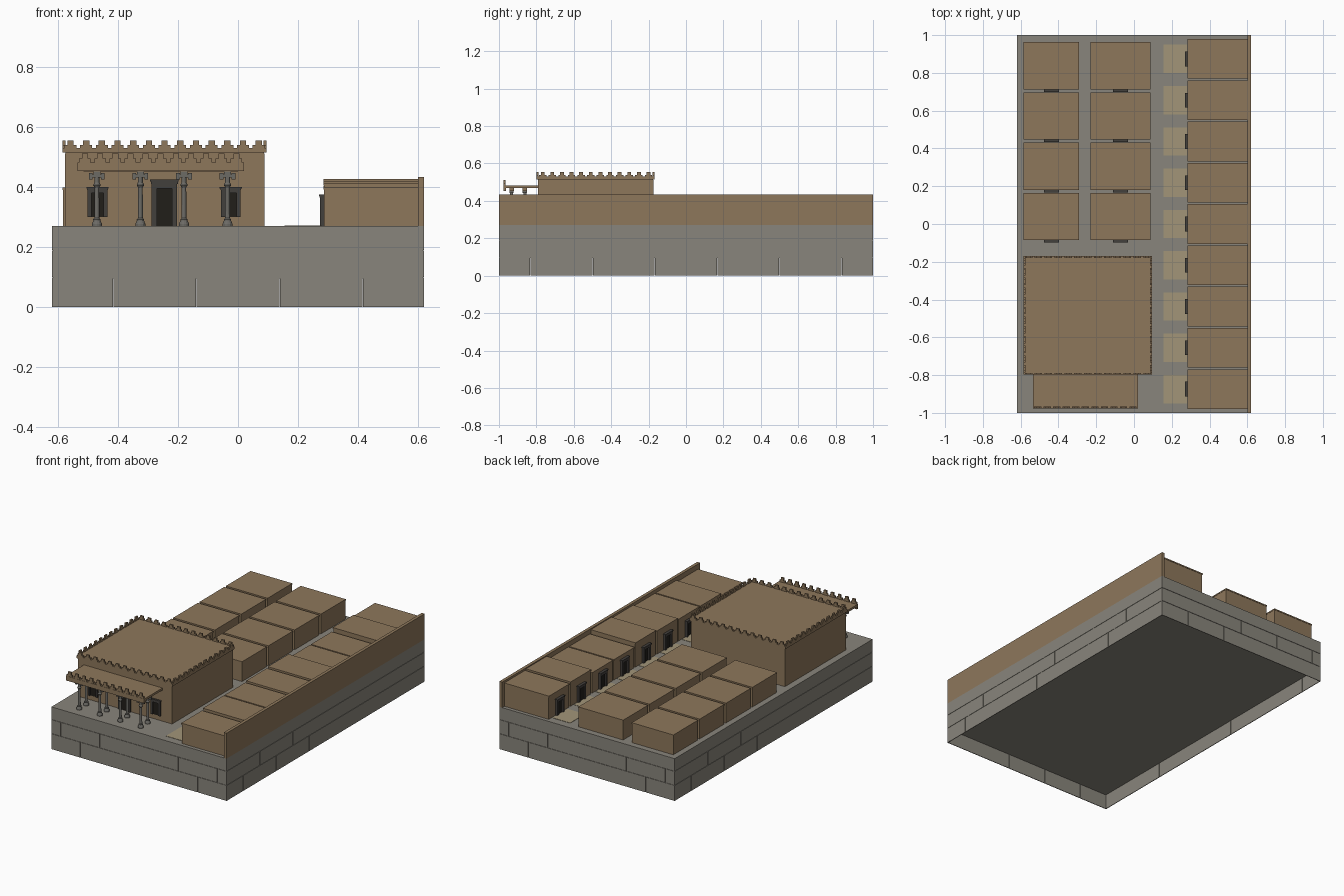
import bpy, bmesh, math, random
from mathutils import Matrix, Vector

if "Cube" in bpy.data.objects:
    bpy.data.objects.remove(bpy.data.objects["Cube"])

random.seed(3)


def material(name, r, g, b):
    m = bpy.data.materials.new(name)
    m.diffuse_color = (r, g, b, 1)
    m.use_nodes = True
    m.node_tree.nodes["Principled BSDF"].inputs["Base Color"].default_value = m.diffuse_color
    return m


STONE = material("stone", 0.25, 0.235, 0.20)
MUD = material("mudbrick", 0.27, 0.185, 0.105)
DARK = material("dark_stone", 0.055, 0.05, 0.045)
VOID = material("opening", 0.015, 0.013, 0.01)
MAT = material("light_mat", 0.36, 0.30, 0.19)
GREY = material("column_stone", 0.15, 0.145, 0.13)


def finish(name, bm, mat):
    me = bpy.data.meshes.new(name)
    bm.to_mesh(me)
    bm.free()
    me.materials.append(mat)
    ob = bpy.data.objects.new(name, me)
    bpy.context.collection.objects.link(ob)
    return ob


def boxes(name, bounds, mat):
    """One object from boxes given as (x0, x1, y0, y1, z0, z1)."""
    bm = bmesh.new()
    for x0, x1, y0, y1, z0, z1 in bounds:
        c = Vector((x0 + x1, y0 + y1, z0 + z1)) / 2
        s = Matrix.Diagonal((x1 - x0, y1 - y0, z1 - z0, 1))
        bmesh.ops.create_cube(bm, size=1, matrix=Matrix.Translation(c) @ s)
    return finish(name, bm, mat)


def merlons(name, a, b, count, z, height, mat=MUD, thick=0.01):
    """Row of stepped battlements from point a to point b."""
    bm = bmesh.new()
    a, b = Vector((*a, z)), Vector((*b, z))
    d = (b - a).normalized()
    n = Vector((-d.y, d.x, 0)) * thick
    w = (b - a).length / count
    prof = [(-.38, 0), (.38, 0), (.38, .4), (.2, .4), (.2, 1),
            (-.2, 1), (-.2, .4), (-.38, .4)]
    for i in range(count):
        c = a + d * w * (i + .5) - n / 2
        f = bm.faces.new([bm.verts.new(c + d * w * u + Vector((0, 0, height * v)))
                          for u, v in prof])
        g = bmesh.ops.extrude_face_region(bm, geom=[f])
        bmesh.ops.translate(bm, vec=n, verts=[v for v in g["geom"]
                                              if isinstance(v, bmesh.types.BMVert)])
    bmesh.ops.recalc_face_normals(bm, faces=bm.faces)
    return finish(name, bm, mat)


def doorway(name, c, z0, z1, w, facing, depth=0.012):
    """Framed opening with a wider cornice; facing is '-y' or '-x'."""
    def local(u0, u1, d, a, b):
        if facing == "-y":
            return (c[0] + u0, c[0] + u1, c[1] - d, c[1] + .002, a, b)
        return (c[0] - d, c[0] + .002, c[1] + u0, c[1] + u1, a, b)
    h, t = w / 2, w * 0.2
    lid = (z1 - z0) * 0.1
    boxes(name + "_frame", [
        local(-h, -h + t, depth * .8, z0, z1 - lid),
        local(h - t, h, depth * .8, z0, z1 - lid),
        local(-h, h, depth * .8, z1 - 2 * lid, z1 - lid),
        local(-h * 1.05, h * 1.05, depth * .9, z1 - lid, z1 - lid / 2),
        local(-h * 1.12, h * 1.12, depth, z1 - lid / 2, z1)], DARK)
    boxes(name + "_opening", [local(-h + t, h - t, depth * .25, z0, z1 - 2 * lid)], VOID)


# Terrace: solid core, open underneath, faced with courses of blocks
X, Y, TOP = 0.62, 1.0, 0.27
boxes("terrace_core", [(-X + .003, X - .003, -Y + .003, Y - .003, .095, TOP)], STONE)
blocks = []
for k, (z0, z1) in enumerate([(0, .1), (.1, .19), (.19, TOP)]):
    for half, step, axis in ((X, .277, 0), (Y, .333, 1)):
        cuts = [-half, half]
        if k < 2:
            shift = step / 2 if k == 0 else 0
            cuts += [s * step + shift for s in range(-5, 6)
                     if abs(s * step + shift) < half - .02]
        cuts.sort()
        for a, b in zip(cuts, cuts[1:]):
            a2 = a + (.001 if a > -half else 0)
            b2 = b - (.001 if b < half else 0)
            for s in (-1, 1):
                o = (Y if axis == 0 else X) * s
                lo, hi = sorted((o, o - .004 * s))
                zz = (z0, z1 - (.002 if k < 2 else 0))
                blocks.append((a2, b2, lo, hi, *zz) if axis == 0 else (lo, hi, a2, b2, *zz))
boxes("terrace_blocks", blocks, STONE)

# Boundary wall on the right edge
boxes("boundary_wall", [(.6, X, -Y, Y, TOP, .433)], MUD)

# Row of houses against the wall, each with a door and a mat
for i in range(9):
    y = -.874 + i * .2185
    h = .40 if i == 0 else random.choice((.403, .412, .42, .427))
    boxes("wall_house", [(.287, .6, y - .103, y + .103, TOP, h - .008),
                         (.284, .6, y - .105, y + .105, h - .008, h)], MUD)
    doorway("wall_house_door", (.287, y), TOP, .375, .07, "-x", .018)
    boxes("mat", [(.155, .28, y - .075, y + .075, TOP, TOP + .002)], MAT)

# Two columns of free-standing houses
for x0, x1 in ((-.585, -.29), (-.23, .088)):
    for i in range(4):
        y0 = -.085 + i * .266
        h = .398
        boxes("house", [(x0 + .002, x1 - .002, y0 + .002, y0 + .248, TOP, h - .008),
                        (x0, x1, y0, y0 + .25, h - .008, h)], MUD)
        doorway("house_door", ((x0 + x1) / 2, y0 + .002), TOP, .365, .07, "-y", .015)

# Palace hall with cornice and battlements
PX0, PX1, PY0, PY1 = -.577, .088, -.792, -.175
boxes("palace_hall", [(PX0, PX1, PY0, PY1, TOP, .512)], MUD)
boxes("palace_cornice", [(PX0 - .007, PX1 + .007, PY0 - .006, PY1 + .006, .514, .53),
                         (PX0 + .002, PX1 - .002, PY0 + .002, PY1 - .002, .511, .515)], MUD)
for y in (PY0 - .001, PY1 + .001):
    merlons("palace_battlement", (PX0 - .007, y), (PX1 + .007, y), 13, .53, .024)
for x in (PX0 - .002, PX1 + .002):
    merlons("palace_side_battlement", (x, PY0), (x, PY1), 12, .53, .024)
doorway("palace_door", (-.245, PY0), TOP, .425, .085, "-y", .014)
for x in (-.468, -.024):
    doorway("palace_window", (x, PY0), .30, .40, .066, "-y", .012)

# Portico roof with front beam and battlements
QX0, QX1 = -.535, .02
boxes("portico_roof", [(QX0, QX1, -.97, PY0, .468, .482)], MUD)
boxes("portico_beam", [(QX0, QX1, -.976, -.962, .453, .482),
                       (QX0 + .02, QX1 - .02, -.945, -.92, .452, .468),
                       (QX0 + .02, QX1 - .02, -.875, -.85, .452, .468)], MUD)
merlons("portico_battlement", (QX0, -.97), (QX1, -.97), 11, .482, .03)

# Columns: lathed shaft with bell base, and a double-ended bracket capital
PROFILE = [(.017, 0), (.017, .006), (.012, .018), (.0125, .022), (.0085, .026),
           (.0075, .128), (.0125, .136), (.0085, .145), (.0085, .165)]
SIDES = 12
for x in (-.47, -.325, -.18, -.035):
    for y in (-.932, -.862):
        bm = bmesh.new()
        rings = [[bm.verts.new((x + r * math.cos(2 * math.pi * j / SIDES),
                                y + r * math.sin(2 * math.pi * j / SIDES), TOP + z))
                  for j in range(SIDES)] for r, z in PROFILE]
        for lo, hi in zip(rings, rings[1:]):
            for j in range(SIDES):
                k = (j + 1) % SIDES
                bm.faces.new((lo[j], lo[k], hi[k], hi[j]))
        bm.faces.new(rings[-1])
        finish("column", bm, GREY)
        caps = [(x - .025, x + .025, y - .008, y + .008, .432, .442),
                (x - .012, x + .012, y - .011, y + .011, .442, .453)]
        for s in (-1, 1):
            lo, hi = sorted((x + s * .014, x + s * .026))
            caps.append((lo, hi, y - .006, y + .006, .425, .447))
        boxes("column_capital", caps, GREY)
